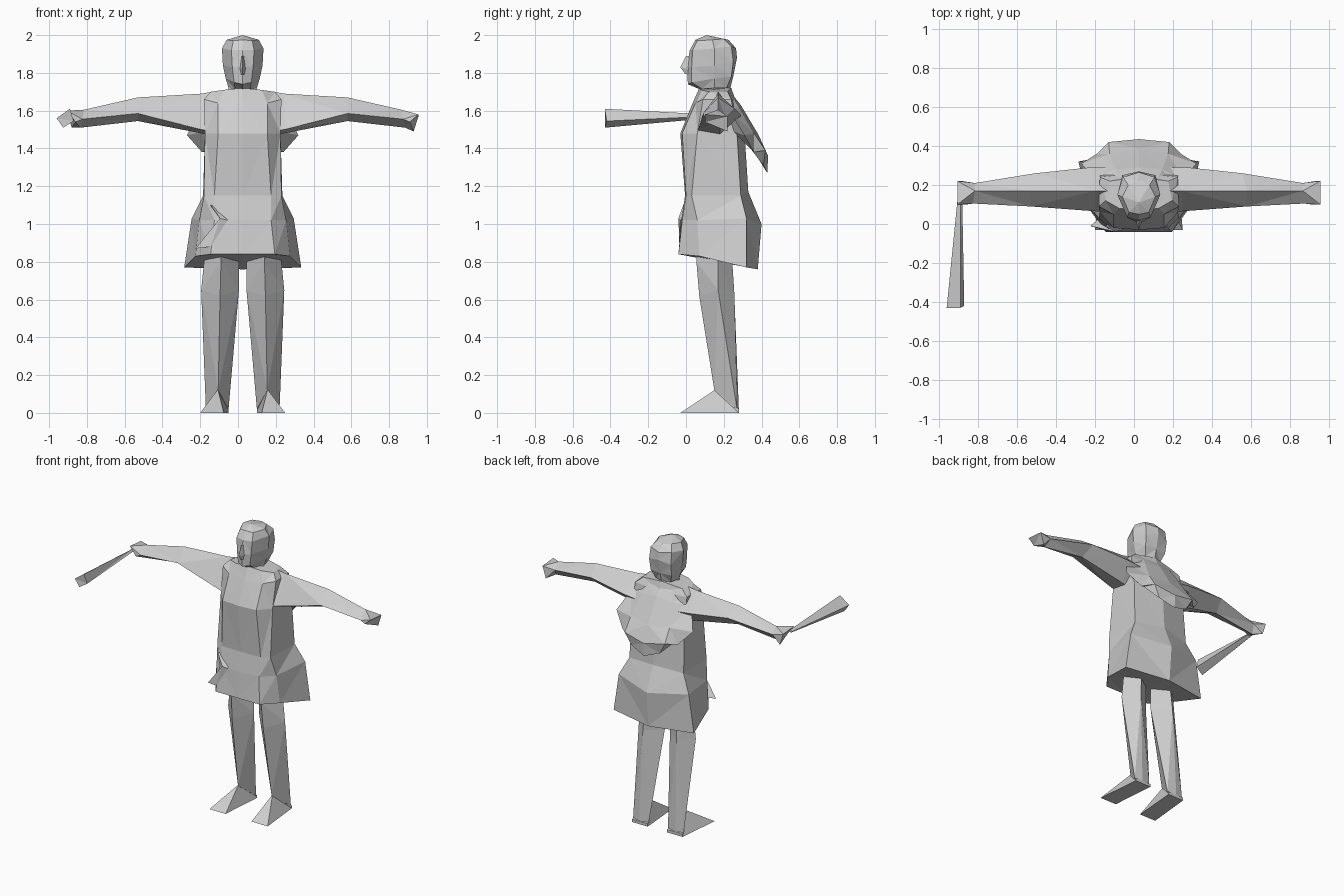
import bpy, bmesh
from mathutils import Vector

CX = 0.025  # the body's symmetry plane
mat = bpy.data.materials.new("stone_grey")
mat.diffuse_color = (0.62, 0.62, 0.62, 1)


def loft(name, rings, caps=True, tip=None, side=1):
    """Skin a list of equal-length point rings; side=-1 mirrors in x."""
    bm = bmesh.new()
    vs = [[bm.verts.new((CX + side * x, y, z)) for x, y, z in r] for r in rings]
    n = len(vs[0])
    for a, b in zip(vs, vs[1:]):
        for i in range(n):
            j = (i + 1) % n
            bm.faces.new((a[i], a[j], b[j], b[i]))
    if caps:
        bm.faces.new(vs[0])
        if tip:
            t = bm.verts.new((CX + side * tip[0], tip[1], tip[2]))
            for i in range(n):
                bm.faces.new((vs[-1][i], vs[-1][(i + 1) % n], t))
        else:
            bm.faces.new(vs[-1])
    bmesh.ops.triangulate(bm, faces=bm.faces[:])
    bmesh.ops.recalc_face_normals(bm, faces=bm.faces[:])
    me = bpy.data.meshes.new(name)
    bm.to_mesh(me)
    bm.free()
    me.materials.append(mat)
    ob = bpy.data.objects.new(name, me)
    bpy.context.collection.objects.link(ob)
    return ob


def sym(half):
    """Complete a front-to-back half ring whose ends lie on x = 0."""
    return half + [(-x, y, z) for x, y, z in half[-2:0:-1]]


# Tunic: hem, hip, waist, chest, shoulder, neck
loft("tunic", [
    sym([(0, -.04, .84), (.17, -.04, .84), (.25, .07, .83), (.31, .32, .77), (0, .38, .76)]),
    sym([(0, -.025, 1.02), (.15, -.02, 1.02), (.23, .06, 1.02), (.27, .32, 1.03), (0, .40, 1.0)]),
    sym([(0, -.005, 1.15), (.15, 0, 1.15), (.205, .03, 1.15), (.21, .29, 1.15), (0, .33, 1.17)]),
    sym([(0, -.03, 1.48), (.13, -.02, 1.48), (.20, .06, 1.48), (.20, .27, 1.48), (0, .31, 1.48)]),
    sym([(0, .035, 1.64), (.13, .05, 1.64), (.205, .09, 1.66), (.20, .24, 1.66), (0, .26, 1.66)]),
    sym([(0, .07, 1.72), (.10, .08, 1.71), (.17, .12, 1.70), (.15, .22, 1.70), (0, .24, 1.72)]),
])

# Fold on the front of the tunic
loft("tunic_fold", [
    [(-.25, -.01, .87), (-.17, -.035, .88), (-.20, .03, .88)],
    [(-.12, -.04, 1.03), (-.08, -.03, 1.02), (-.10, .0, 1.05)],
    [(-.17, -.015, 1.10), (-.165, -.01, 1.09), (-.165, .0, 1.10)],
])

# Neck and head
loft("neck", [
    sym([(0, .09, 1.66), (.08, .15, 1.66), (0, .23, 1.66)]),
    sym([(0, .08, 1.76), (.07, .14, 1.76), (0, .21, 1.76)]),
])
loft("head", [
    sym([(0, .08, 1.71), (.04, .085, 1.715), (.075, .15, 1.72), (.06, .215, 1.72), (0, .235, 1.72)]),
    sym([(0, .01, 1.74), (.045, .03, 1.75), (.09, .15, 1.77), (.08, .24, 1.78), (0, .25, 1.78)]),
    sym([(0, .005, 1.83), (.055, .03, 1.83), (.105, .15, 1.84), (.085, .25, 1.86), (0, .27, 1.88)]),
    sym([(0, .02, 1.92), (.06, .035, 1.92), (.11, .15, 1.93), (.08, .24, 1.94), (0, .265, 1.93)]),
    sym([(0, .05, 1.975), (.05, .06, 1.97), (.085, .14, 1.975), (.055, .2, 1.98), (0, .225, 1.975)]),
], tip=(0, .11, 2.0))
loft("nose", [
    [(0, .0, 1.89), (.006, .02, 1.89), (-.006, .02, 1.89)],
    [(0, -.03, 1.83), (.018, .02, 1.82), (-.018, .02, 1.82)],
    [(0, -.005, 1.795), (.014, .02, 1.79), (-.014, .02, 1.79)],
])

# Hood lying on the back: outer rows, then the underside returning to the body
rows = [
    [(0, .25, 1.68), (.10, .24, 1.68), (.19, .18, 1.66)],
    [(0, .29, 1.63), (.12, .28, 1.62), (.23, .23, 1.60)],
    [(0, .385, 1.47), (.15, .36, 1.48), (.295, .31, 1.47)],
    [(0, .435, 1.36), (.155, .42, 1.39), (.215, .36, 1.38)],
    [(0, .43, 1.27), (.11, .41, 1.31), (.19, .35, 1.39)],
    [(0, .30, 1.48), (.12, .28, 1.48), (.19, .25, 1.49)],
]
bm = bmesh.new()
grid = [[bm.verts.new((CX + x, y, z)) for x, y, z in
         [(-x, y, z) for x, y, z in r[:0:-1]] + r] for r in rows]
m = len(rows)
for k in range(m):
    a, b = grid[k], grid[(k + 1) % m]
    for i in range(4):
        bm.faces.new((a[i], a[i + 1], b[i + 1], b[i]))
for i in (0, 4):
    bm.faces.new([r[i] for r in grid])
bmesh.ops.triangulate(bm, faces=bm.faces[:])
bmesh.ops.recalc_face_normals(bm, faces=bm.faces[:])
me = bpy.data.meshes.new("hood")
bm.to_mesh(me)
bm.free()
me.materials.append(mat)
bpy.context.collection.objects.link(bpy.data.objects.new("hood", me))

for side, tag in ((1, "right"), (-1, "left")):
    dz = 0.02 if side < 0 else 0
    # Arm: four-sided, ridge on top; shoulder, elbow, wrist, hand
    loft("arm_" + tag, [
        [(.16, .17, 1.70), (.16, .06, 1.49), (.16, .18, 1.47), (.16, .29, 1.57)],
        [(.22, .17, 1.69), (.22, .065, 1.50), (.22, .18, 1.48), (.25, .29, 1.58)],
        [(.555, .17, 1.67), (.555, .09, 1.585), (.555, .18, 1.545), (.53, .26, 1.61)],
        [(.84, .17, 1.605), (.85, .105, 1.555), (.86, .17, 1.51), (.84, .21, 1.56)],
        [(.93, .10, 1.58 + dz), (.885, .10, 1.54), (.905, .22, 1.49 + dz), (.93, .22, 1.57 + dz)],
    ], side=side)
    # Leg: four-sided with a front ridge, tapering to the heel
    loft("leg_" + tag, [
        [(.115, .05, .95), (.19, .18, .95), (.11, .26, .95), (.02, .18, .95)],
        [(.115, .055, .80), (.205, .17, .80), (.12, .245, .80), (.02, .17, .80)],
        [(.12, .07, .62), (.22, .17, .65), (.13, .255, .65), (.02, .17, .65)],
        [(.13, .15, .12), (.195, .27, .02), (.14, .28, .01), (.075, .27, .02)],
    ], side=side)
    # Foot: wedge from ankle to a flat toe edge
    loft("foot_" + tag, [
        [(.225, -.03, 0), (.195, .28, 0), (.075, .28, 0), (.10, -.03, 0)],
        [(.135, .15, .12), (.195, .28, .02), (.075, .28, .02), (.13, .15, .12)],
    ], side=side)

# Club held forward by the left hand
loft("club", [
    [(-.93, .12, 1.57), (-.915, .12, 1.58), (-.905, .12, 1.57), (-.92, .12, 1.56)],
    [(-.985, -.43, 1.56), (-.915, -.43, 1.61), (-.895, -.42, 1.545), (-.95, -.43, 1.51)],
])
